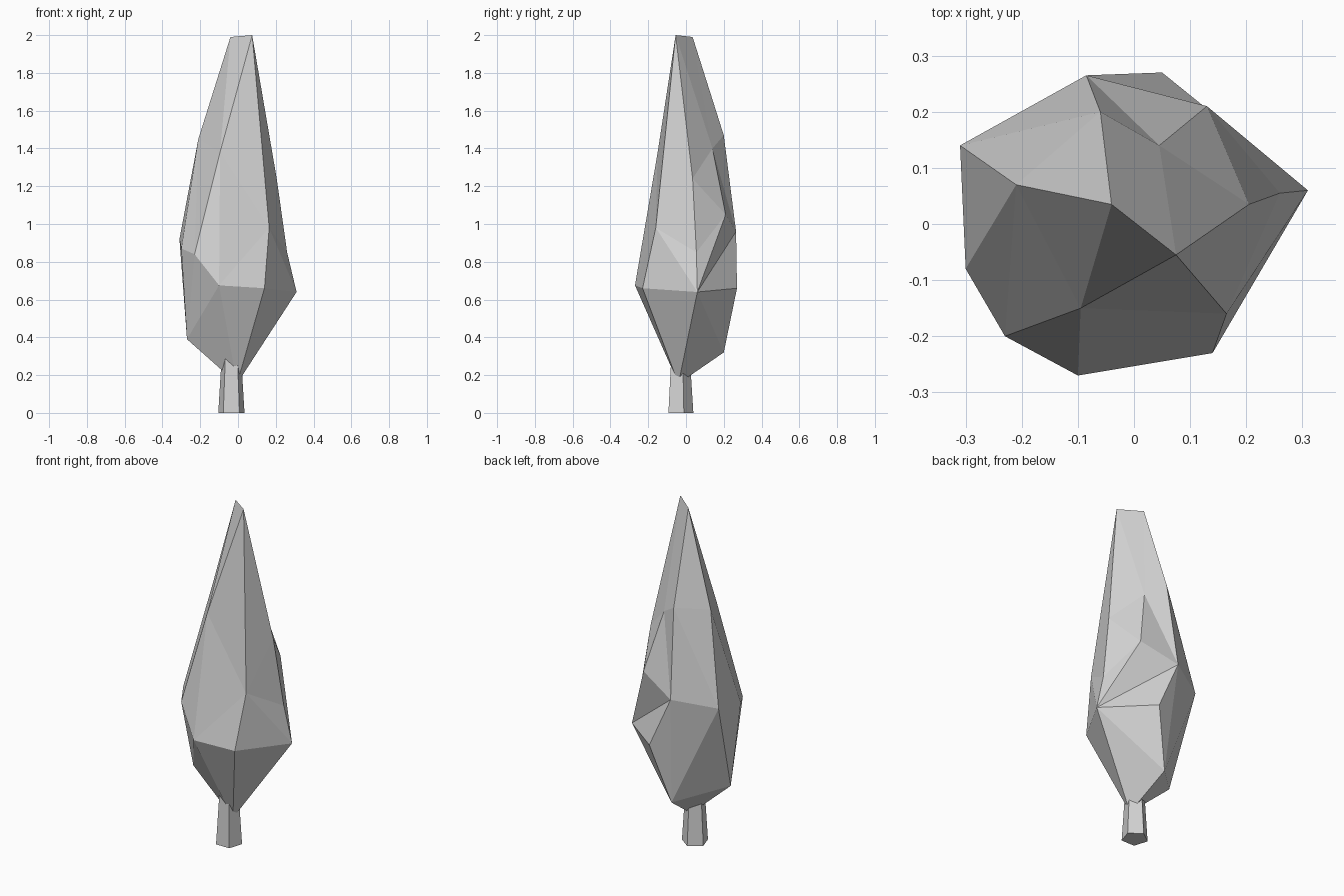
import bpy, bmesh, math

cube = bpy.data.objects.get("Cube")
if cube:
    bpy.data.objects.remove(cube, do_unlink=True)

grey = bpy.data.materials.new("plain_grey")
grey.use_nodes = True
color = (0.65, 0.65, 0.65, 1)
grey.diffuse_color = color
grey.node_tree.nodes["Principled BSDF"].inputs["Base Color"].default_value = color


def add_object(name, bm):
    bmesh.ops.recalc_face_normals(bm, faces=bm.faces[:])
    mesh = bpy.data.meshes.new(name)
    bm.to_mesh(mesh)
    bm.free()
    mesh.materials.append(grey)
    obj = bpy.data.objects.new(name, mesh)
    bpy.context.collection.objects.link(obj)
    return obj


# Trunk: tapered five-sided prism, one flat side to the front
bm = bmesh.new()
bmesh.ops.create_cone(bm, cap_ends=True, segments=5, radius1=0.073, radius2=0.054, depth=0.3)
for v in bm.verts:
    v.co.z += 0.15
# turn one corner to the back
first = min((v for v in bm.verts if v.co.z < 0.01), key=lambda v: -v.co.y)
turn = math.pi / 2 - math.atan2(first.co.y, first.co.x)
for v in bm.verts:
    x, y = v.co.x, v.co.y
    v.co.x = x * math.cos(turn) - y * math.sin(turn)
    v.co.y = x * math.sin(turn) + y * math.cos(turn)
bmesh.ops.translate(bm, verts=bm.verts[:], vec=(-0.035, -0.034, 0))
add_object("trunk", bm)

# Crown: corner points, from the tip down
points = {
    "tip_front": (.075, -.055, 2), "tip_back": (-.04, .035, 1.99),
    "high_back": (-.06, .2, 1.47), "high_right": (-.21, .07, 1.45),
    "high_front": (-.095, -.15, 1.38), "high_notch": (.045, .14, 1.4),
    "high_left": (.205, .035, 1.24),
    "mid_notch": (.13, .21, 1.05), "mid_front": (.165, -.16, .98),
    "mid_back": (-.085, .265, .96), "mid_right": (-.31, .14, .92),
    "side_right": (-.3, -.08, .87), "corner_right": (-.23, -.2, .84),
    "mid_left": (.26, .055, .85),
    "low_front": (-.1, -.27, .675), "low_corner": (.14, -.23, .66),
    "low_left": (.31, .06, .64), "low_back": (.05, .27, .66),
    "under_right": (-.27, -.03, .39), "under_back": (-.045, .2, .32),
    "base": (-.005, -.04, .155),
}

bm = bmesh.new()
corner = {name: bm.verts.new(co) for name, co in points.items()}


def fan(hub, rim):
    """Triangles from one hub corner to a run of neighbouring corners."""
    rim = rim.split()
    for a, b in zip(rim, rim[1:]):
        bm.faces.new((corner[hub], corner[a], corner[b]))


# Underside
fan("base", "low_front low_corner low_left under_back under_right low_front")
fan("under_back", "low_left low_back mid_back mid_right under_right")
fan("under_right", "mid_right side_right corner_right low_front")
# Left side and front
fan("low_left", "low_back mid_back mid_notch mid_left mid_front low_corner")
fan("mid_front", "low_corner low_front high_front tip_front high_left mid_left")
fan("high_front", "low_front corner_right high_right tip_back tip_front")
# Back and right side
fan("high_notch", "tip_back high_back mid_back mid_notch high_left tip_front tip_back")
fan("high_back", "tip_back high_right mid_right mid_back")
fan("high_right", "mid_right side_right corner_right")
fan("mid_notch", "high_left mid_left")
add_object("crown", bm)
